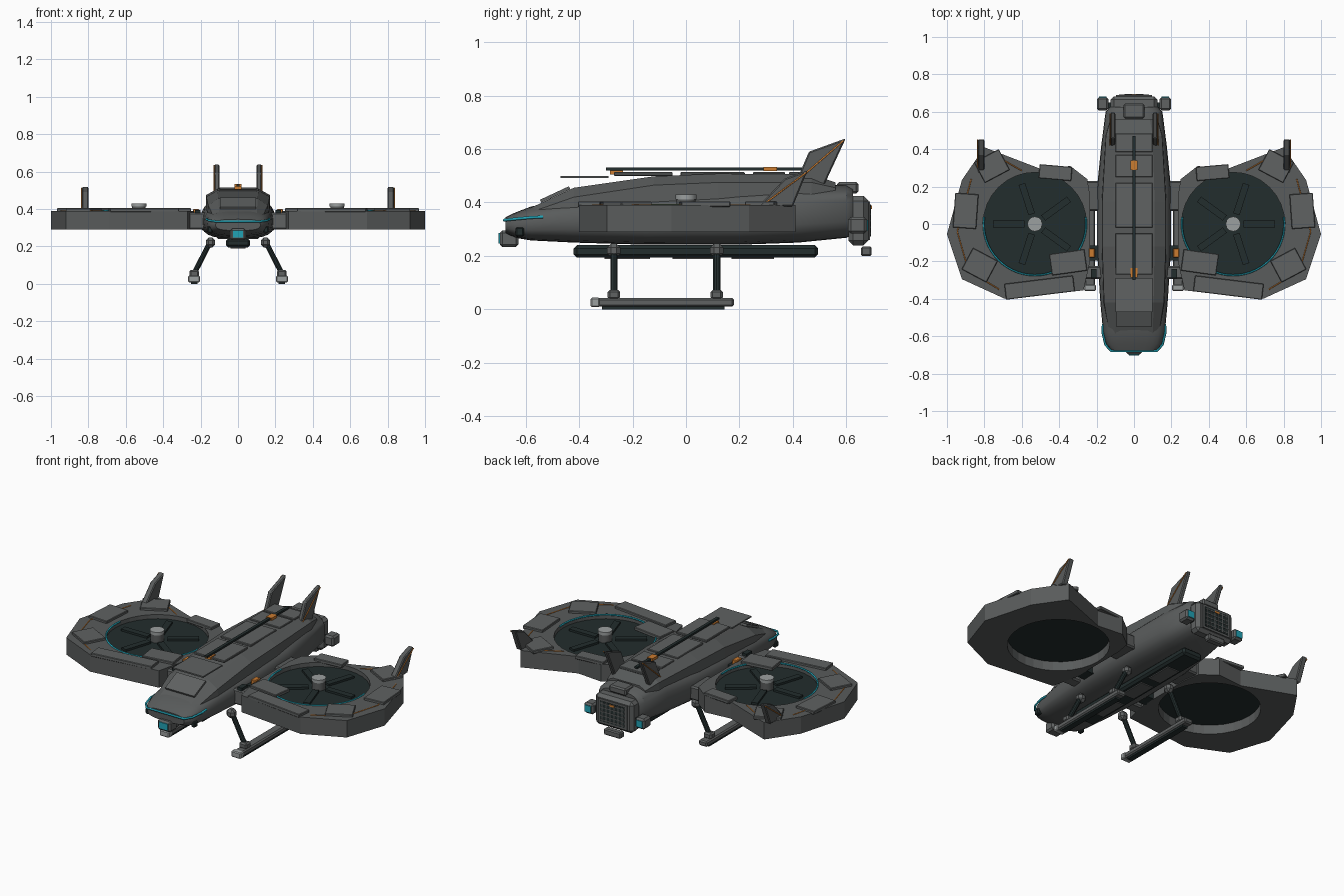
import bpy, bmesh, math
from mathutils import Vector, Matrix

if "Cube" in bpy.data.objects:
    bpy.data.objects.remove(bpy.data.objects["Cube"])


def mat(name, r, g, b):
    m = bpy.data.materials.new(name)
    m.diffuse_color = (r, g, b, 1)
    m.use_nodes = True
    m.node_tree.nodes["Principled BSDF"].inputs["Base Color"].default_value = m.diffuse_color
    return m


BODY = mat("hull_grey", .100, .106, .106)
PANEL = mat("panel_grey", .115, .122, .122)
DARK = mat("dark_slate", .016, .026, .026)
LIGHT = mat("light_grey", .33, .35, .35)
ORANGE = mat("orange", .60, .20, .03)
CYAN = mat("cyan", .015, .36, .46)


def finish(name, bm, m, bevel=0, smooth=False, segs=1):
    bmesh.ops.recalc_face_normals(bm, faces=bm.faces)
    me = bpy.data.meshes.new(name)
    bm.to_mesh(me)
    bm.free()
    me.materials.append(m)
    ob = bpy.data.objects.new(name, me)
    bpy.context.collection.objects.link(ob)
    if bevel:
        mod = ob.modifiers.new("bevel", 'BEVEL')
        mod.width, mod.segments = bevel, segs
    if smooth:
        for o in bpy.context.selected_objects:
            o.select_set(False)
        bpy.context.view_layer.objects.active = ob
        ob.select_set(True)
        bpy.ops.object.shade_smooth_by_angle(angle=math.radians(35))
    return ob


def box(name, c, s, m, rz=0, bevel=0, rx=0):
    bm = bmesh.new()
    M = (Matrix.Translation(c) @ Matrix.Rotation(math.radians(rz), 4, 'Z')
         @ Matrix.Rotation(math.radians(rx), 4, 'X') @ Matrix.Diagonal((*s, 1)))
    bmesh.ops.create_cube(bm, size=1, matrix=M)
    return finish(name, bm, m, bevel)


def cyl(name, a, b, r, m, n=12, smooth=True):
    a, b = Vector(a), Vector(b)
    bm = bmesh.new()
    M = Matrix.Translation((a + b) / 2) @ (b - a).to_track_quat('Z', 'Y').to_matrix().to_4x4()
    bmesh.ops.create_cone(bm, cap_ends=True, segments=n, radius1=r, radius2=r,
                          depth=(b - a).length, matrix=M)
    return finish(name, bm, m, smooth=smooth)


def prism(name, pts, offset, m, bevel=0):
    bm = bmesh.new()
    f = bm.faces.new([bm.verts.new(p) for p in pts])
    new = bmesh.ops.extrude_face_region(bm, geom=[f])['geom']
    bmesh.ops.translate(bm, vec=offset, verts=[v for v in new if isinstance(v, bmesh.types.BMVert)])
    return finish(name, bm, m, bevel)


def loft(name, rings, m, smooth=False, bevel=0):
    bm = bmesh.new()
    rows = [[bm.verts.new(p) for p in r] for r in rings]
    for a, b in zip(rows, rows[1:]):
        for i in range(len(a)):
            j = (i + 1) % len(a)
            bm.faces.new((a[i], a[j], b[j], b[i]))
    bm.faces.new(rows[0])
    bm.faces.new(rows[-1])
    return finish(name, bm, m, bevel, smooth)


def tube(name, pts, r, m):
    cu = bpy.data.curves.new(name, 'CURVE')
    cu.dimensions = '3D'
    cu.bevel_depth, cu.bevel_resolution, cu.use_fill_caps = r, 1, True
    sp = cu.splines.new('POLY')
    sp.points.add(len(pts) - 1)
    for p, q in zip(sp.points, pts):
        p.co = (*q, 1)
    cu.materials.append(m)
    ob = bpy.data.objects.new(name, cu)
    bpy.context.collection.objects.link(ob)


# Fuselage: rounded lower hull
def hull_ring(y, w, zb, zt):
    out = []
    for i in range(24):
        a = 2 * math.pi * i / 24
        c, s = math.cos(a), math.sin(a)
        out.append((w * math.copysign(abs(c) ** .6, c), y,
                    (zb + zt) / 2 + (zt - zb) / 2 * math.copysign(abs(s) ** .7, s)))
    return out


HULL = [(-.675, .12, .285, .345), (-.64, .15, .268, .362), (-.58, .165, .258, .385),
        (-.42, .18, .25, .41), (-.15, .197, .242, .43), (.2, .197, .242, .45),
        (.42, .175, .25, .47), (.6, .152, .268, .465), (.625, .13, .28, .45)]
loft("hull", [hull_ring(*h) for h in HULL], BODY, True)

# Faceted upper deck: y, lower half width, top half width, shoulder z, top z
DECK = [(-.62, .13, .10, .35, .362), (-.42, .165, .105, .42, .455), (-.12, .175, .11, .465, .498),
        (.12, .175, .11, .475, .508), (.47, .155, .10, .475, .505), (.56, .13, .085, .455, .475)]
loft("upper_deck", [[(-w, y, .34), (w, y, .34), (w * .97, y, zs), (t, y, zt), (-t, y, zt),
                     (-w * .97, y, zs)] for y, w, t, zs, zt in DECK], BODY)

# Deck panels and spine rail
box("front_deck_panel", (0, -.38, .495), (.2, .18, .008), PANEL)
box("nose_deck_panel", (0, -.49, .43), (.19, .12, .012), PANEL, rx=25)
for y, l in ((-.16, .22), (.1, .24), (.31, .12), (.435, .1)):
    box("deck_panel", (0, y, .507), (.2, l, .014), PANEL, bevel=.003)
box("spine_rail", (0, .085, .525), (.018, .77, .011), DARK)
box("rear_rail_clip", (0, .315, .525), (.036, .05, .015), ORANGE)
box("front_rail_clip", (0, -.26, .512), (.036, .05, .014), ORANGE)

# Nose light strip and sensor
tube("nose_light", [(-.166, -.535, .346), (-.168, -.58, .344), (-.153, -.645, .338), (-.122, -.68, .334),
                    (.122, -.68, .334), (.153, -.645, .338), (.168, -.58, .344), (.166, -.535, .346)], .006, CYAN)
box("sensor_block", (0, -.662, .264), (.085, .07, .062), PANEL, bevel=.01)
box("sensor_lens", (0, -.698, .266), (.055, .008, .038), CYAN)

# Belly keel and its plates
box("belly_keel", (0, .037, .217), (.13, .915, .046), DARK, bevel=.012)
for y, l in ((-.22, .17), (.03, .16), (.25, .16)):
    box("keel_plate", (0, y, .192), (.08, l, .008), BODY)

# Rear engine block with grille
box("engine_block", (0, .645, .332), (.25, .075, .185), PANEL, bevel=.018)
box("grille_frame", (0, .682, .332), (.19, .014, .145), BODY)
box("grille", (0, .687, .332), (.16, .008, .12), DARK)
for i in range(5):
    box("grille_bar", (0, .691, .284 + i * .024), (.16, .004, .006), BODY)
for i in range(6):
    box("grille_post", (-.065 + i * .026, .691, .332), (.005, .004, .12), BODY)
box("grille_marker", (0, .694, .382), (.03, .003, .012), ORANGE)
box("engine_top_box", (0, .605, .455), (.11, .08, .042), PANEL, bevel=.008)
box("tail_hook_box", (0, .675, .217), (.11, .04, .036), PANEL, bevel=.006)

POD = [(.25, .24), (.34, .31), (.50, .295), (.80, .41), (.92, .235), (1, -.055),
       (.92, -.295), (.69, -.40), (.27, -.355), (.235, -.2), (.235, .15)]
# Pod plates: x, y, length, width, rotation on the right side
PLATES = [(.90, .07, .125, .185, 4), (.76, .31, .15, .125, -28), (.42, .275, .175, .075, 5),
          (.825, -.22, .15, .13, 28), (.505, -.34, .37, .085, -7), (.352, -.205, .19, .115, -8)]

for s in (-1, 1):
    side = "right" if s > 0 else "left"
    cx = .53 * s
    # Rotor pod with a bored duct
    pod = prism(side + "_rotor_pod", [(x * s, y, .29) for x, y in POD], (0, 0, .10), BODY)
    cut = cyl(side + "_duct_cutter", (cx, 0, .2), (cx, 0, .5), .276, DARK, 32, False)
    cut.hide_render = True
    cut.hide_set(True)
    mod = pod.modifiers.new("duct", 'BOOLEAN')
    mod.operation, mod.object, mod.solver = 'DIFFERENCE', cut, 'EXACT'
    cyl(side + "_rotor_disc", (cx, 0, .345), (cx, 0, .365), .277, DARK, 32)
    # Rotor hub and five blades
    cyl(side + "_hub", (cx, 0, .36), (cx, 0, .415), .036, BODY, 16)
    cyl(side + "_hub_cap", (cx, 0, .412), (cx, 0, .43), .04, LIGHT, 12)
    for k in range(5):
        a = math.radians(72 * k)
        box(side + "_blade", (cx + s * .14 * math.cos(a), .14 * math.sin(a), .374),
            (.17, .036, .012), DARK, rz=math.degrees(a) * s)
    # Front half light ring
    tube(side + "_duct_light", [(cx + .274 * math.cos(a), .274 * math.sin(a), .39)
                                for a in (math.radians(172 + 6.53 * i) for i in range(31))], .005, CYAN)
    for x, y, l, w, r in PLATES:
        box(side + "_pod_plate", (x * s, y, .394), (l, w, .02), PANEL, rz=r * s, bevel=.003)
    # Orange trim lines along the pod rim
    for line in ([(.87, .24), (.945, -.04), (.885, -.25), (.72, -.35)], [(.73, .36), (.6, .285)]):
        tube(side + "_pod_trim", [(x * s, y, .390) for x, y in line], .003, ORANGE)
    # Pod fin and tail fin, swept back
    prism(side + "_pod_fin", [(s * .80, y, z) for y, z in
          ((.27, .385), (.37, .49), (.455, .52), (.40, .385))], (s * .034, 0, 0), BODY, .005)
    tube(side + "_pod_fin_trim", [(s * .836, .30, .40), (s * .836, .45, .512)], .003, ORANGE)
    prism(side + "_tail_fin", [(s * .10, y, z) for y, z in
          ((.40, .45), (.46, .59), (.598, .64), (.51, .45))], (s * .026, 0, 0), BODY, .005)
    tube(side + "_tail_fin_trim", [(s * .128, .42, .485), (s * .128, .59, .632)], .003, ORANGE)
    # Pylons joining pod and hull
    box(side + "_front_pylon", (s * .215, -.26, .335), (.10, .07, .09), PANEL, bevel=.008)
    box(side + "_mid_pylon", (s * .215, -.155, .33), (.08, .08, .08), DARK)
    box(side + "_rear_pylon", (s * .215, .15, .335), (.10, .16, .08), BODY, bevel=.008)
    box(side + "_pylon_latch", (s * .225, -.155, .385), (.032, .05, .03), ORANGE, bevel=.004)
    box(side + "_pylon_cap", (s * .215, -.265, .385), (.03, .05, .02), DARK)
    box(side + "_nose_vent", (s * .15, -.622, .29), (.025, .032, .034), DARK, bevel=.005)
    # Rear thrusters
    box(side + "_thruster", (s * .168, .642, .315), (.062, .07, .062), PANEL, bevel=.01)
    box(side + "_thruster_arm", (s * .135, .635, .315), (.05, .03, .03), DARK)
    box(side + "_thruster_light", (s * .168, .678, .315), (.04, .006, .04), CYAN)
    # Landing skid
    for y in (-.27, .115):
        cyl(side + "_skid_leg", (s * .15, y, .22), (s * .232, y, .06), .014, DARK, 10)
        box(side + "_leg_mount", (s * .147, y, .22), (.05, .05, .052), PANEL, bevel=.015)
        box(side + "_leg_clamp", (s * .234, y, .055), (.052, .046, .036), PANEL, bevel=.008)
    box(side + "_skid", (s * .235, -.085, .026), (.055, .53, .032), PANEL, bevel=.007)
    box(side + "_skid_sole", (s * .235, -.085, .005), (.035, .46, .01), DARK)
    box(side + "_skid_tip", (s * .235, -.34, .026), (.062, .034, .036), LIGHT, bevel=.005)
